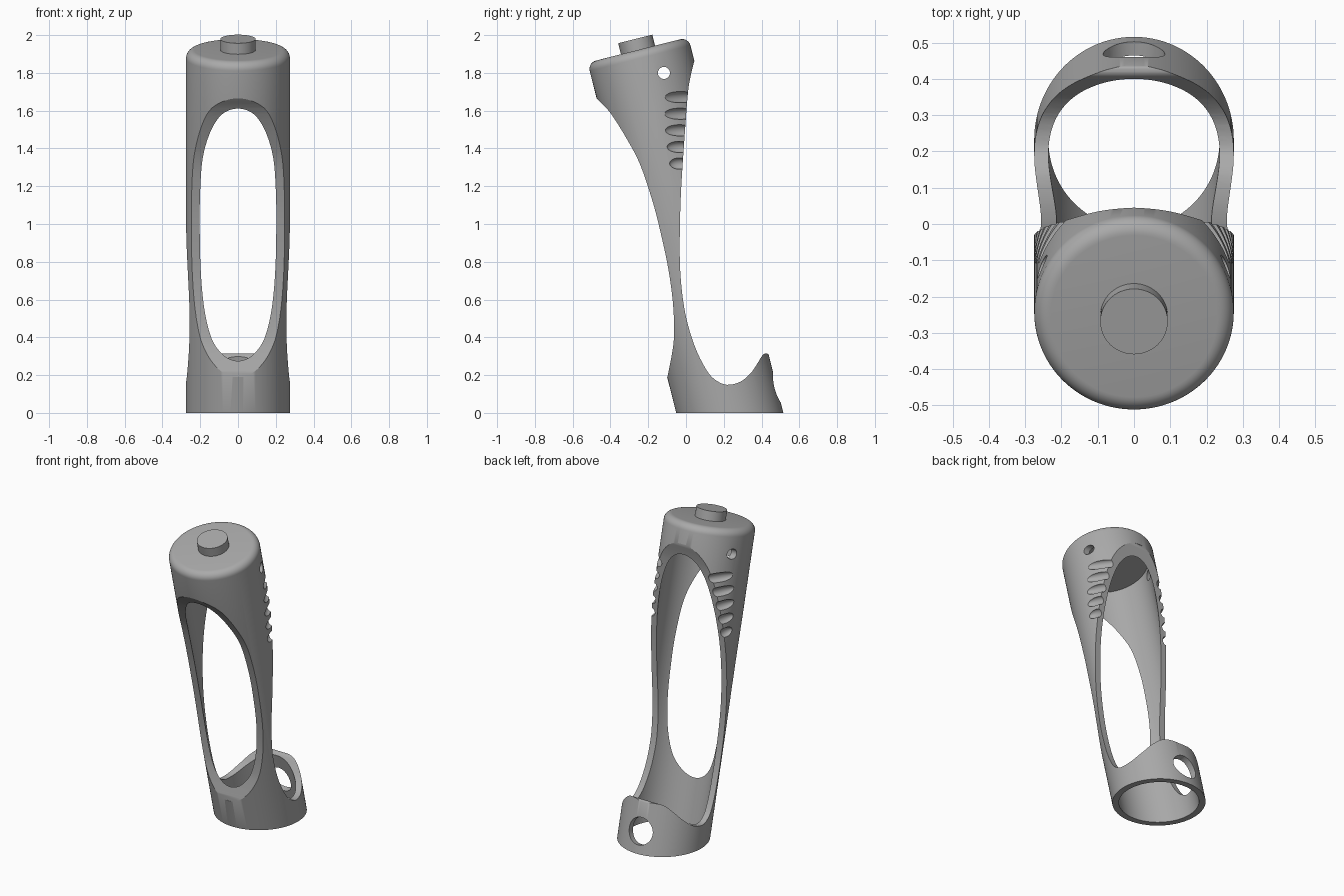
import bpy, bmesh, math
from mathutils import Matrix, Vector

cube = bpy.data.objects.get("Cube")
if cube:
    bpy.data.objects.remove(cube, do_unlink=True)

R, INNER, BASE_Y = 0.275, 0.236, 0.232
TILT = math.radians(14.2)
# Tube frame: local z runs up the leaning axis
LEAN = Matrix.Translation((0, BASE_Y, 0)) @ Matrix.Rotation(TILT, 4, 'X')

grey = bpy.data.materials.new("plain_grey")
grey.use_nodes = True
grey.diffuse_color = (0.4, 0.4, 0.4, 1)
grey.node_tree.nodes["Principled BSDF"].inputs["Base Color"].default_value = (0.4, 0.4, 0.4, 1)


def make(name, bm):
    bmesh.ops.recalc_face_normals(bm, faces=bm.faces)
    mesh = bpy.data.meshes.new(name)
    bm.to_mesh(mesh)
    bm.free()
    mesh.materials.append(grey)
    obj = bpy.data.objects.new(name, mesh)
    bpy.context.collection.objects.link(obj)
    return obj


def revolve(name, profile, segments, matrix):
    """Closed solid of revolution from (radius, height) pairs."""
    bm = bmesh.new()
    rings = []
    for r, h in profile:
        angles = [math.tau * i / segments for i in range(segments)]
        rings.append([bm.verts.new(matrix @ Vector((r * math.cos(a), r * math.sin(a), h)))
                      for a in angles])
    for low, high in zip(rings, rings[1:]):
        for i in range(segments):
            j = (i + 1) % segments
            bm.faces.new((low[i], low[j], high[j], high[i]))
    bm.faces.new(rings[0][::-1])
    bm.faces.new(rings[-1])
    return make(name, bm)


def spline(points, steps=4):
    """Smooth curve passing through the given points."""
    pts = [Vector(p) for p in points]
    pts = [2 * pts[0] - pts[1]] + pts + [2 * pts[-1] - pts[-2]]
    out = []
    for a, b, c, d in zip(pts, pts[1:], pts[2:], pts[3:]):
        for i in range(steps):
            t = i / steps
            out.append(b + 0.5 * t * (c - a + t * (2 * a - 5 * b + 4 * c - d
                                                  + t * (3 * (b - c) + d - a))))
    return out + [pts[-2]]


def activate(obj):
    bpy.ops.object.select_all(action='DESELECT')
    obj.select_set(True)
    bpy.context.view_layer.objects.active = obj


def carve(target, tool, operation='DIFFERENCE'):
    mod = target.modifiers.new("carve", 'BOOLEAN')
    mod.operation, mod.object, mod.solver = operation, tool, 'EXACT'
    activate(target)
    bpy.ops.object.modifier_apply(modifier=mod.name)
    bpy.data.objects.remove(tool, do_unlink=True)


# Leaning tube with a rounded closed top
TOP, ROUND = 1.982, 0.045
rim = [(R - ROUND + ROUND * math.cos(a), TOP - ROUND + ROUND * math.sin(a))
       for a in (math.pi / 2 * i / 8 for i in range(9))]
body = revolve("tube_body", [(R, -0.3)] + rim, 128, LEAN)
carve(body, revolve("cavity", [(INNER, -0.4), (INNER, 1.89)], 128, LEAN))

# Side outline: front window, then the rear opening down to the rear lip
front = spline([(-.098, .19), (-.073, .32), (-.063, .42), (-.069, .58), (-.095, .77),
                (-.138, .97), (-.18, 1.13), (-.243, 1.315), (-.312, 1.448),
                (-.402, 1.59), (-.475, 1.667)])
rear = spline([(.043, 1.86), (.021, 1.767), (.009, 1.68), (-.005, 1.5), (-.026, 1.18),
               (-.033, .94), (-.031, .76), (-.016, .6), (.01, .467), (.058, .324),
               (.122, .207), (.18, .16), (.228, .149), (.29, .166), (.344, .212),
               (.38, .265), (.405, .305), (.422, .315), (.438, .307), (.452, .26)])
outline = ([(-.3, 0), (-.3, .15)] + front + [(-.7, 1.7), (-.7, 2.2), (.2, 2.2), (.2, 1.9)]
           + rear + [(.7, .2), (.7, 0)])
bm = bmesh.new()
face = bm.faces.new([bm.verts.new((-0.5, p[0], p[1])) for p in outline])
grown = bmesh.ops.extrude_face_region(bm, geom=[face])
bmesh.ops.translate(bm, vec=(1, 0, 0),
                    verts=[v for v in grown["geom"] if isinstance(v, bmesh.types.BMVert)])
carve(body, make("side_outline", bm), 'INTERSECT')

# Round hole through the rear of the base
aim = LEAN @ Matrix.Translation((0, 0, 0.07)) @ Matrix.Rotation(-math.pi / 2, 4, 'X')
carve(body, revolve("rear_hole", [(0.085, 0.1), (0.085, 0.4)], 48, aim))

# Small cross hole near the top
aim = Matrix.Translation((0, -0.117, 1.8)) @ Matrix.Rotation(math.pi / 2, 4, 'Y')
carve(body, revolve("cross_hole", [(0.032, -0.4), (0.032, 0.4)], 32, aim))

# Five scooped grip grooves along each rear edge, shrinking downwards
bm = bmesh.new()
for i in range(5):
    z = 1.672 - 0.088 * i
    length = 0.125 - 0.018 * i
    centre_y = BASE_Y - z * math.tan(TILT)
    edge_y = 0.008 - 0.0065 * i
    angle = math.asin((edge_y - centre_y) * math.cos(TILT) / R) - 1.2 * length
    for side in (1, -1):
        turn = angle if side > 0 else math.pi - angle
        place = Matrix.Translation((R * math.cos(turn),
                                    centre_y + R * math.sin(turn) / math.cos(TILT), z))
        shape = Matrix.Diagonal((0.026, length, 0.03, 1))
        bmesh.ops.create_uvsphere(bm, u_segments=32, v_segments=16, radius=1,
                                  matrix=place @ Matrix.Rotation(turn, 4, 'Z') @ shape)
carve(body, make("grip_grooves", bm))

# Button on the cap
button = revolve("top_button", [(0.093, 1.95), (0.093, 2.042)], 64, LEAN)

for obj in (body, button):
    activate(obj)
    bpy.ops.object.shade_smooth_by_angle(angle=math.radians(30))
